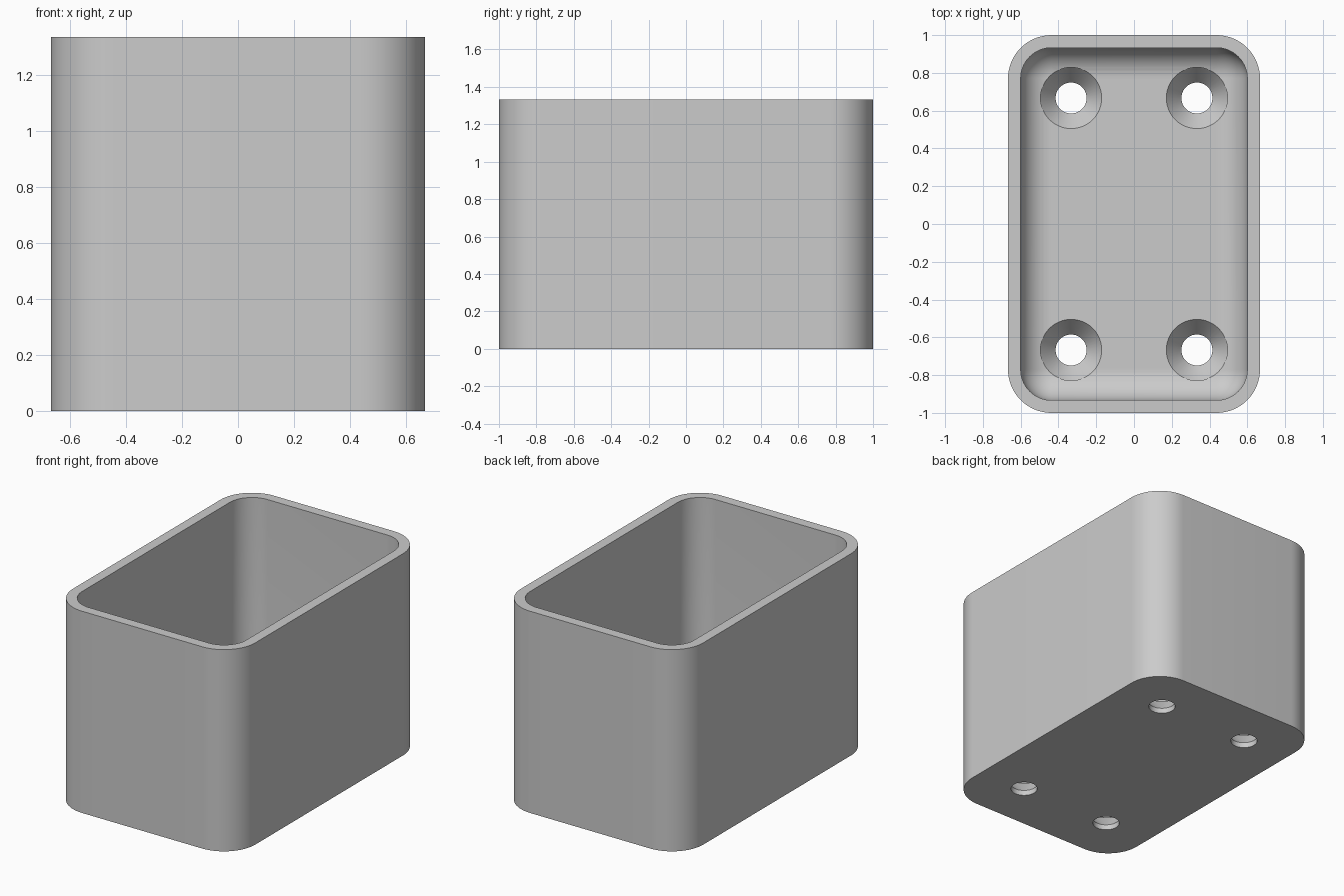
import bpy, bmesh
from math import sin, cos, pi

cube = bpy.data.objects.get("Cube")
if cube:
    bpy.data.objects.remove(cube, do_unlink=True)

HALF_X, HALF_Y, HEIGHT = 0.667, 1.0, 1.333
WALL, FLOOR = 0.067, 0.133
CORNER, FILLET = 0.23, 0.16
STEPS = 16

grey = bpy.data.materials.new("plain grey")
grey.use_nodes = True
grey.diffuse_color = (0.6, 0.6, 0.6, 1)
grey.node_tree.nodes["Principled BSDF"].inputs["Base Color"].default_value = (0.6, 0.6, 0.6, 1)


def rounded_ring(inset, z):
    """Rounded rectangle outline, moved inward by inset."""
    radius = CORNER - inset
    points = []
    for quarter, (sx, sy) in enumerate([(1, 1), (-1, 1), (-1, -1), (1, -1)]):
        for i in range(STEPS + 1):
            a = (quarter + i / STEPS) * pi / 2
            points.append((sx * (HALF_X - CORNER) + radius * cos(a),
                           sy * (HALF_Y - CORNER) + radius * sin(a), z))
    return points


def circle_ring(x, y, radius, z, sides=48):
    return [(x + radius * cos(2 * pi * i / sides),
             y + radius * sin(2 * pi * i / sides), z) for i in range(sides)]


def loft(name, rings):
    """Closed solid skinned through a list of rings, capped at both ends."""
    bm = bmesh.new()
    loops = [[bm.verts.new(p) for p in ring] for ring in rings]
    for low, high in zip(loops, loops[1:]):
        n = len(low)
        for i in range(n):
            j = (i + 1) % n
            bm.faces.new((low[i], low[j], high[j], high[i]))
    bm.faces.new(loops[0][::-1])
    bm.faces.new(loops[-1])
    bmesh.ops.recalc_face_normals(bm, faces=bm.faces)
    mesh = bpy.data.meshes.new(name)
    bm.to_mesh(mesh)
    bm.free()
    mesh.materials.append(grey)
    obj = bpy.data.objects.new(name, mesh)
    bpy.context.collection.objects.link(obj)
    return obj


# Open box: outer wall, rim, inner wall, then a fillet down to the floor
rings = [rounded_ring(0, 0), rounded_ring(0, HEIGHT), rounded_ring(WALL, HEIGHT)]
for i in range(13):
    a = i / 12 * pi / 2
    rings.append(rounded_ring(WALL + FILLET * (1 - cos(a)), FLOOR + FILLET * (1 - sin(a))))
box = loft("open_box", rings)

# Four countersunk screw holes through the floor
HOLE, SINK = 0.082, 0.162
cutters = []
for x in (-0.333, 0.333):
    for y in (-0.667, 0.667):
        cutter = loft("screw_hole_cutter", [
            circle_ring(x, y, HOLE, -0.1), circle_ring(x, y, HOLE, 0.035),
            circle_ring(x, y, SINK, FLOOR), circle_ring(x, y, SINK, 0.5)])
        cutter.hide_render = True
        cutters.append(cutter)
        mod = box.modifiers.new("screw hole", 'BOOLEAN')
        mod.operation = 'DIFFERENCE'
        mod.solver = 'EXACT'
        mod.object = cutter

bpy.ops.object.select_all(action='DESELECT')
box.select_set(True)
bpy.context.view_layer.objects.active = box
for mod in list(box.modifiers):
    bpy.ops.object.modifier_apply(modifier=mod.name)
for cutter in cutters:
    bpy.data.objects.remove(cutter, do_unlink=True)
bpy.ops.object.shade_smooth_by_angle(angle=pi / 6)
